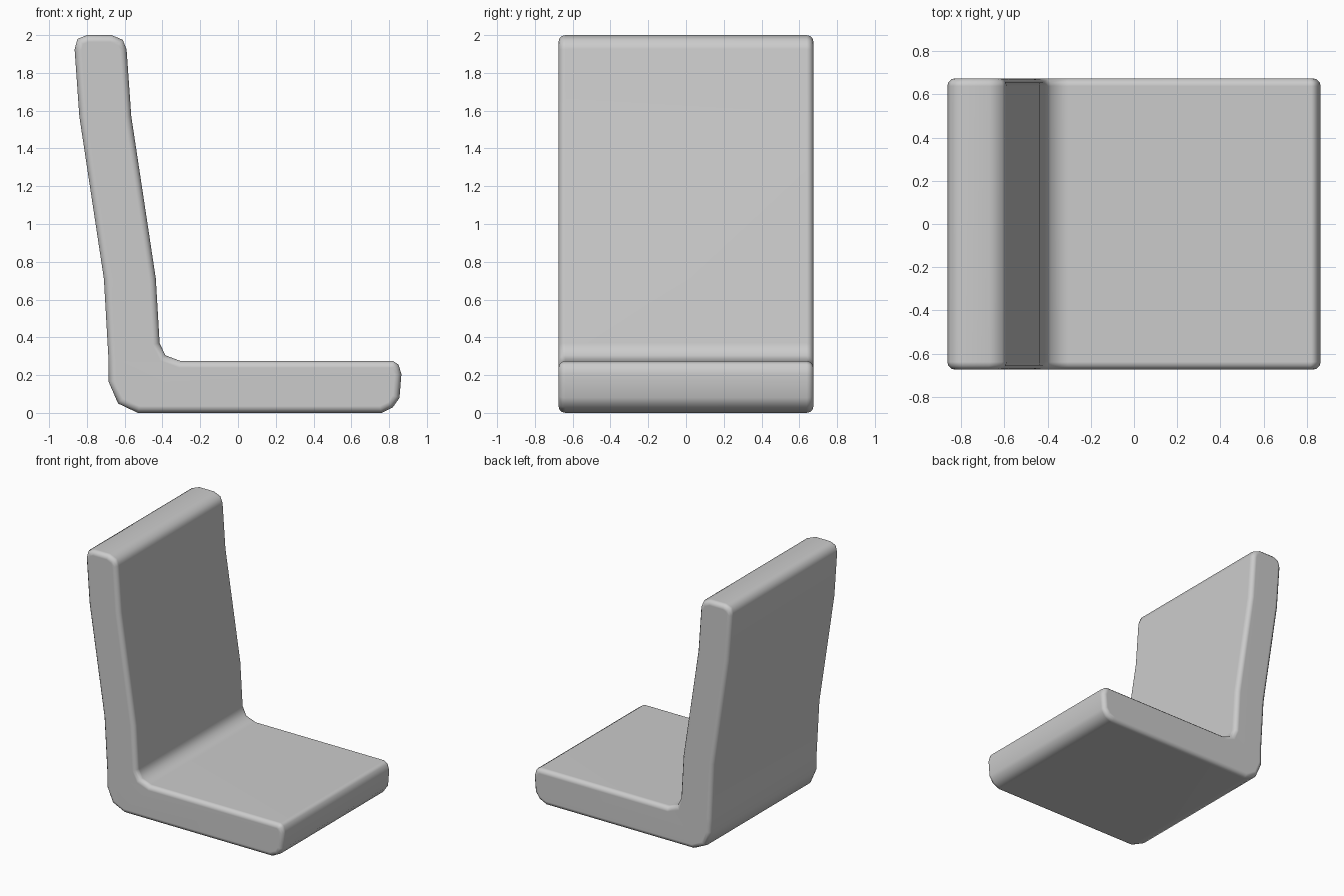
import bpy, bmesh

if "Cube" in bpy.data.objects:
    bpy.data.objects.remove(bpy.data.objects["Cube"])

HALF_WIDTH = 0.675
EDGE_ROUND = 0.036

# Side profile of the seat shell (x, z), clockwise from the top of the backrest
profile = [
    (-0.80, 2.0), (-0.67, 2.0), (-0.61, 1.975), (-0.59, 1.925),   # top edge
    (-0.565, 1.57), (-0.435, 0.71), (-0.415, 0.37),               # backrest front
    (-0.385, 0.305), (-0.305, 0.275),                             # inner corner
    (0.82, 0.275), (0.85, 0.255), (0.865, 0.205),                 # seat front edge
    (0.855, 0.08), (0.82, 0.03), (0.76, 0.0),
    (-0.53, 0.0), (-0.635, 0.05), (-0.685, 0.165),                # lower back corner
    (-0.685, 0.275), (-0.71, 0.71), (-0.84, 1.57),                # backrest rear
    (-0.865, 1.925), (-0.85, 1.98),
]

# Extrude the profile across the width
bm = bmesh.new()
side = bm.faces.new([bm.verts.new((x, -HALF_WIDTH, z)) for x, z in profile])
extruded = bmesh.ops.extrude_face_region(bm, geom=[side], use_keep_orig=True)
for v in extruded["geom"]:
    if isinstance(v, bmesh.types.BMVert):
        v.co.y = HALF_WIDTH
bmesh.ops.recalc_face_normals(bm, faces=bm.faces[:])

# Round the rims of both sides
rims = [e for e in bm.edges if abs(e.verts[0].co.y - e.verts[1].co.y) < 1e-6]
bmesh.ops.bevel(bm, geom=rims, offset=EDGE_ROUND, offset_type='OFFSET',
                segments=3, profile=0.5, affect='EDGES', clamp_overlap=False)
bmesh.ops.recalc_face_normals(bm, faces=bm.faces[:])
for f in bm.faces:
    f.smooth = True

mesh = bpy.data.meshes.new("seat")
bm.to_mesh(mesh)
bm.free()
seat = bpy.data.objects.new("seat", mesh)
bpy.context.collection.objects.link(seat)

# Keep the broad faces flat while the rounded edges stay smooth
wn = seat.modifiers.new("weighted_normals", 'WEIGHTED_NORMAL')
wn.weight = 50
